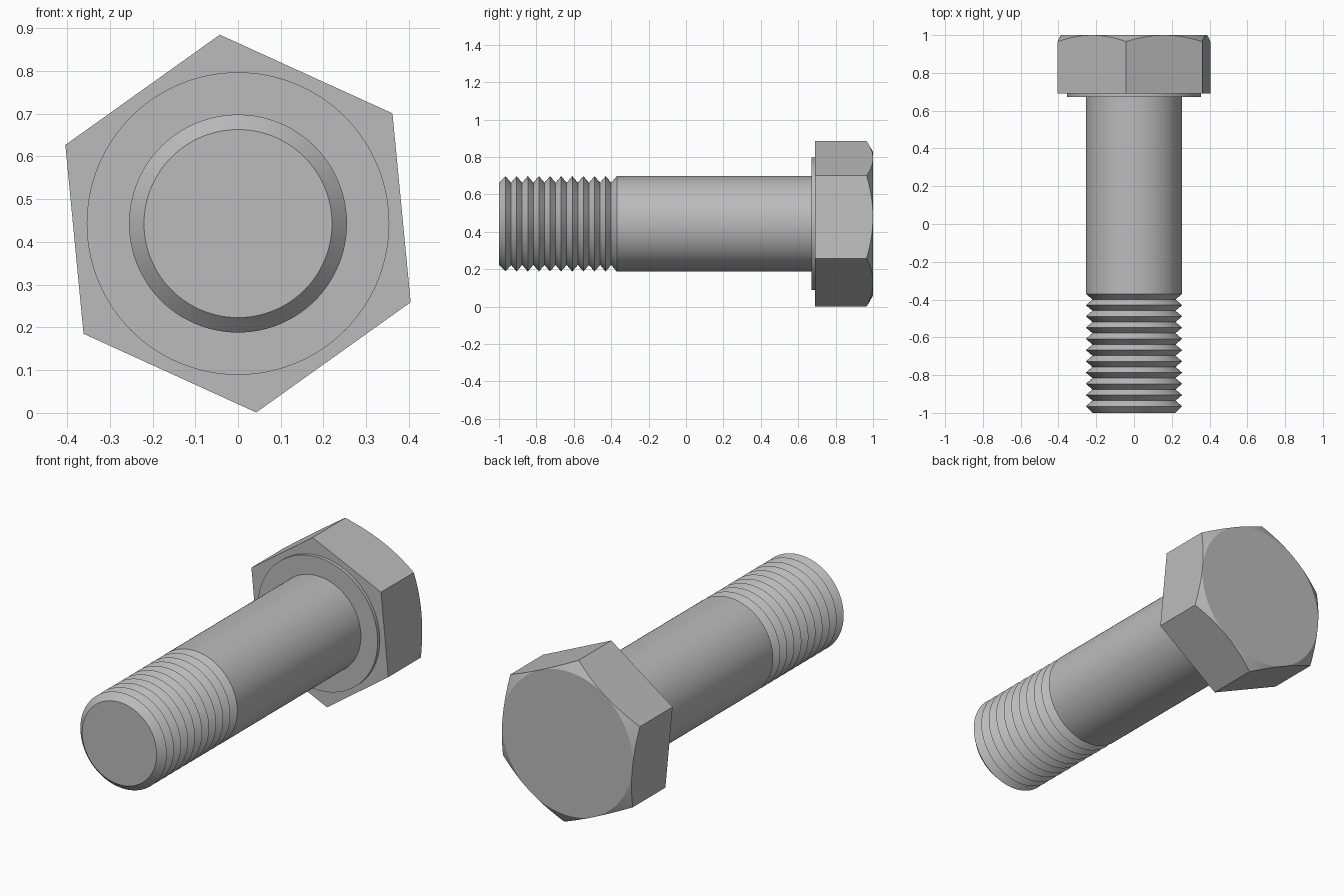
import bpy
import bmesh
from math import cos, sin, pi, radians

AXIS_Z = 0.443       # height of the bolt axis
SEGMENTS = 128

default = bpy.data.objects.get("Cube")
if default:
    bpy.data.objects.remove(default, do_unlink=True)

steel = bpy.data.materials.new("plain_steel_grey")
steel.use_nodes = True
GREY = (0.5, 0.5, 0.5, 1)
steel.diffuse_color = GREY
steel.node_tree.nodes["Principled BSDF"].inputs["Base Color"].default_value = GREY


def lathe(name, profile, sides=SEGMENTS, turn=0.0):
    """Closed solid turned about the bolt axis from (y, radius) points."""
    bm = bmesh.new()
    angles = [turn + 2 * pi * i / sides for i in range(sides)]
    rings = [[bm.verts.new((r * cos(a), y, AXIS_Z + r * sin(a))) for a in angles]
             for y, r in profile]
    for near, far in zip(rings, rings[1:]):
        for i in range(sides):
            j = (i + 1) % sides
            bm.faces.new((near[i], near[j], far[j], far[i]))
    bm.faces.new(rings[0])
    bm.faces.new(rings[-1])
    bmesh.ops.recalc_face_normals(bm, faces=bm.faces)
    mesh = bpy.data.meshes.new(name)
    bm.to_mesh(mesh)
    bm.free()
    mesh.materials.append(steel)
    obj = bpy.data.objects.new(name, mesh)
    bpy.context.collection.objects.link(obj)
    return obj


def smooth(obj):
    bpy.ops.object.select_all(action='DESELECT')
    obj.select_set(True)
    bpy.context.view_layer.objects.active = obj
    bpy.ops.object.shade_smooth_by_angle(angle=radians(20))


# Shank with chamfered tip and V-shaped thread grooves
CREST, ROOT = 0.255, 0.22
FIRST, PITCH, TURNS = -0.965, 0.0595, 10
profile = [(-1.0, ROOT)]
for i in range(TURNS):
    y = FIRST + i * PITCH
    profile += [(y, CREST), (y + PITCH / 2, ROOT)]
profile += [(FIRST + TURNS * PITCH, CREST), (0.68, CREST)]
smooth(lathe("threaded_shank", profile))

# Round bearing face under the head
smooth(lathe("washer_face", [(0.672, 0.354), (0.695, 0.354)]))

# Hexagonal head, its outer corners trimmed by a shallow cone
head = lathe("hex_head", [(0.69, 0.444), (1.0, 0.444)], sides=6, turn=radians(35.5))
cone = lathe("head_chamfer_cutter",
             [(0.5, 0.6), (0.876, 0.6), (1.0, 0.384), (1.01, 0.366)])
cone.hide_render = True
trim = head.modifiers.new("corner_chamfer", 'BOOLEAN')
trim.operation = 'INTERSECT'
trim.solver = 'EXACT'
trim.object = cone
bpy.context.view_layer.objects.active = head
bpy.ops.object.modifier_apply(modifier=trim.name)
bpy.data.objects.remove(cone, do_unlink=True)
smooth(head)
